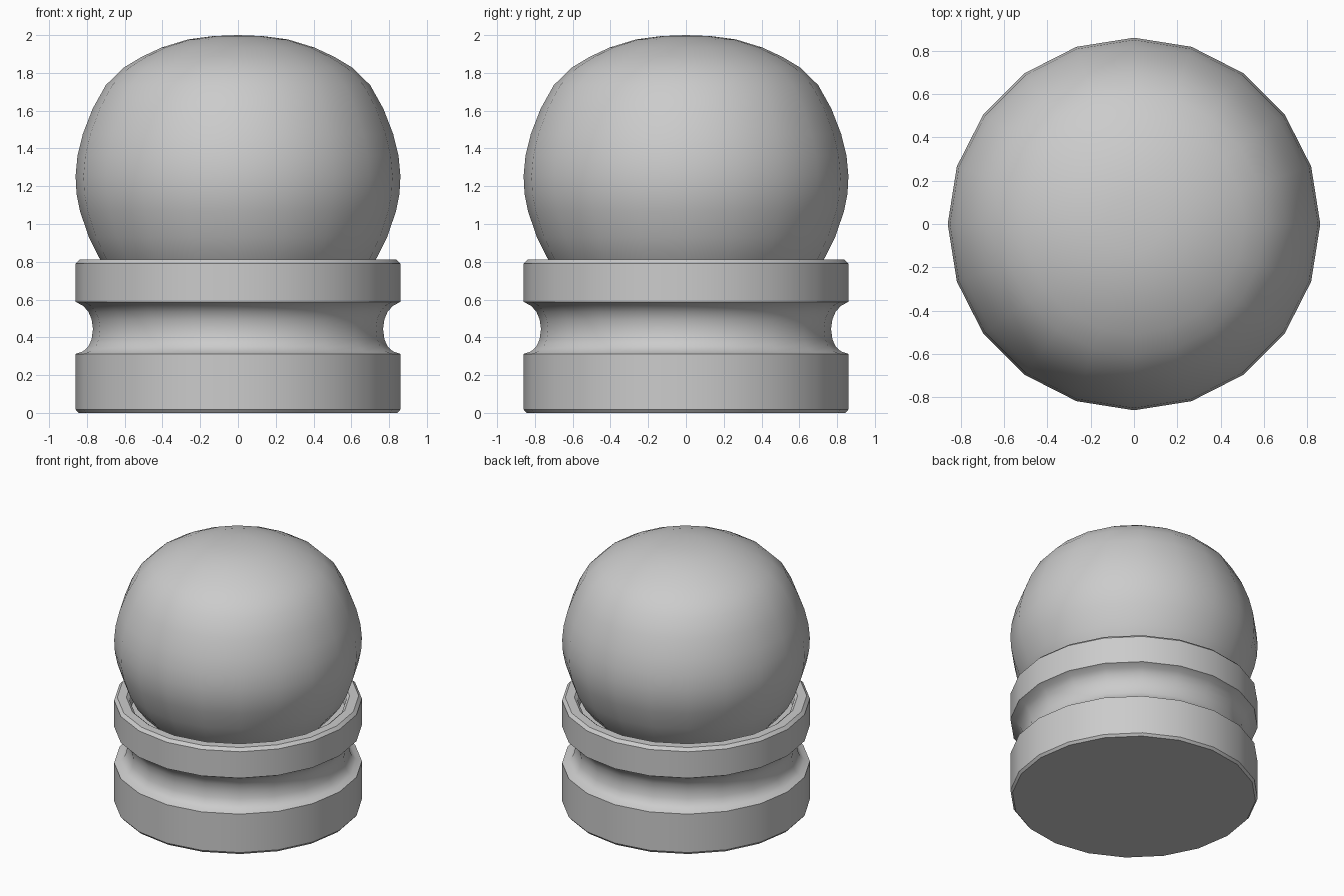
import bpy, bmesh, math

if "Cube" in bpy.data.objects:
    bpy.data.objects.remove(bpy.data.objects["Cube"])

SIDES = 20


def lathe(name, profile):
    """Revolve (radius, z) points; radius 0 closes to a single pole."""
    bm = bmesh.new()
    rings = []
    for r, z in profile:
        if r == 0:
            rings.append([bm.verts.new((0, 0, z))] * SIDES)
        else:
            rings.append([bm.verts.new((r * math.cos(2 * math.pi * i / SIDES),
                                        r * math.sin(2 * math.pi * i / SIDES), z))
                          for i in range(SIDES)])
    for a, b in zip(rings, rings[1:]):
        for i in range(SIDES):
            j = (i + 1) % SIDES
            corners = list(dict.fromkeys((a[i], a[j], b[j], b[i])))
            bm.faces.new(corners)
    bmesh.ops.recalc_face_normals(bm, faces=bm.faces)
    mesh = bpy.data.meshes.new(name)
    bm.to_mesh(mesh)
    bm.free()
    ob = bpy.data.objects.new(name, mesh)
    bpy.context.collection.objects.link(ob)
    bpy.ops.object.select_all(action='DESELECT')
    ob.select_set(True)
    bpy.context.view_layer.objects.active = ob
    bpy.ops.object.shade_smooth_by_angle(angle=math.radians(32))
    return ob


# Turned base: foot, concave neck, collar with a recessed cup
lathe("base", [
    (0, 0), (0.845, 0), (0.86, 0.018), (0.86, 0.312),
    (0.82, 0.326), (0.792, 0.352), (0.775, 0.39), (0.768, 0.445),
    (0.775, 0.495), (0.792, 0.535), (0.82, 0.567), (0.86, 0.588),
    (0.86, 0.79), (0.838, 0.812), (0.775, 0.812), (0.755, 0.795),
    (0.74, 0.74), (0, 0.74)])

# Slightly flattened ball resting in the cup
lathe("ball", [
    (0, 0.70), (0.64, 0.70), (0.735, 0.82), (0.79, 0.93), (0.837, 1.07),
    (0.855, 1.16), (0.86, 1.255), (0.85, 1.36), (0.822, 1.475),
    (0.77, 1.61), (0.70, 1.735), (0.605, 1.828), (0.51, 1.885),
    (0.405, 1.934), (0.265, 1.977), (0.13, 1.995), (0, 2.0)])
